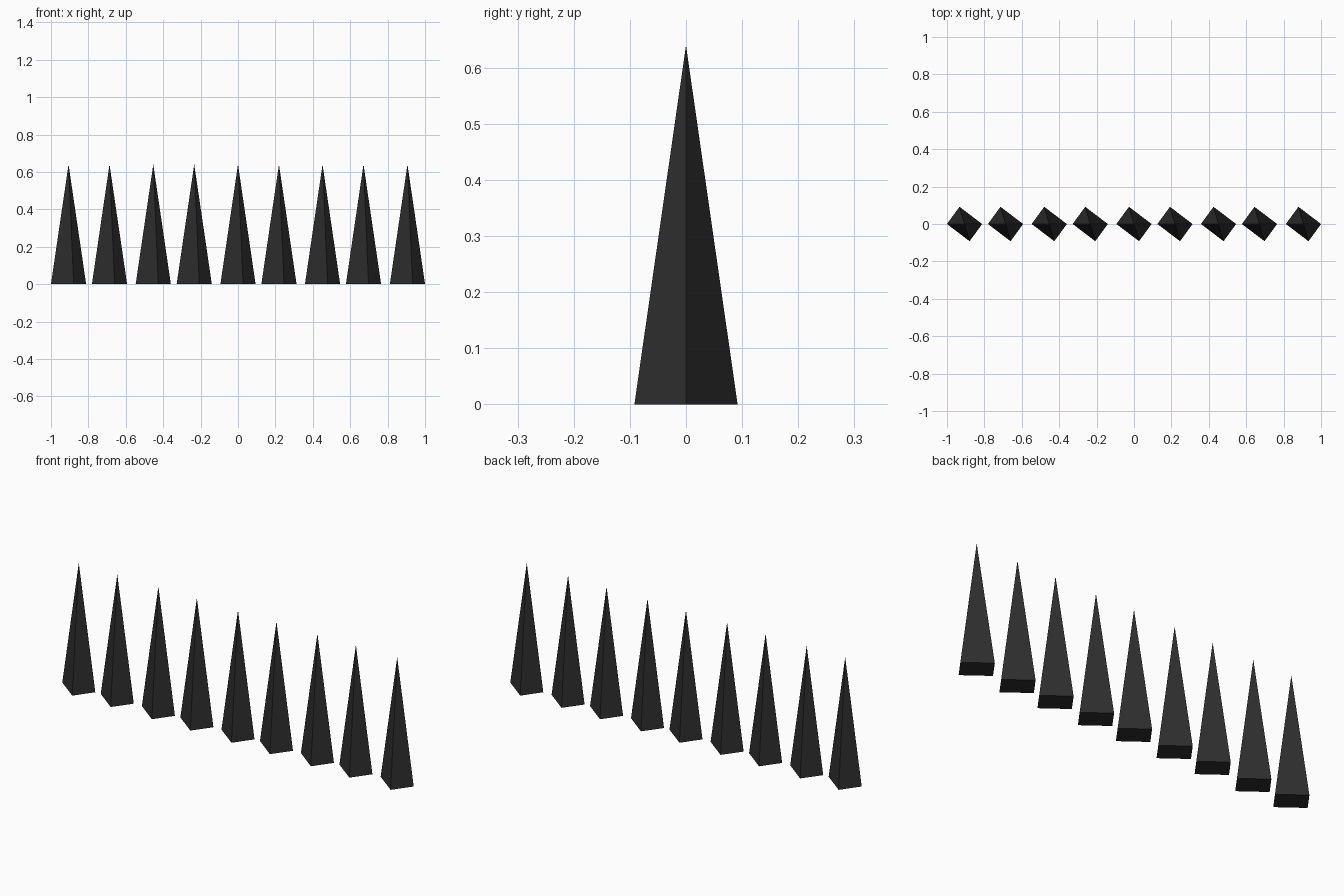
import bpy, bmesh

if "Cube" in bpy.data.objects:
    bpy.data.objects.remove(bpy.data.objects["Cube"])

HEIGHT = 0.64
# Rectangular footprint turned so that one diagonal lies along the row
BASE = [(-0.094, 0), (0.027, -0.092), (0.094, 0), (-0.027, 0.092)]
# Slightly uneven spacing along the row
CENTRES = [-0.906, -0.687, -0.453, -0.234, 0, 0.219, 0.452, 0.671, 0.906]

black = bpy.data.materials.new("dark_metal")
black.diffuse_color = (0.027, 0.027, 0.027, 1)
black.use_nodes = True
black.node_tree.nodes["Principled BSDF"].inputs["Base Color"].default_value = black.diffuse_color

# One four-sided spike with a closed base
mesh = bpy.data.meshes.new("spike")
bm = bmesh.new()
ring = [bm.verts.new((x, y, 0)) for x, y in BASE]
tip = bm.verts.new((0, 0, HEIGHT))
bm.faces.new(ring[::-1])
for i in range(4):
    bm.faces.new((ring[i], ring[(i + 1) % 4], tip))
bm.to_mesh(mesh)
bm.free()
mesh.materials.append(black)

# Row of nine spikes
for i, x in enumerate(CENTRES):
    spike = bpy.data.objects.new(f"spike_{i + 1}", mesh)
    spike.location.x = x
    bpy.context.collection.objects.link(spike)
